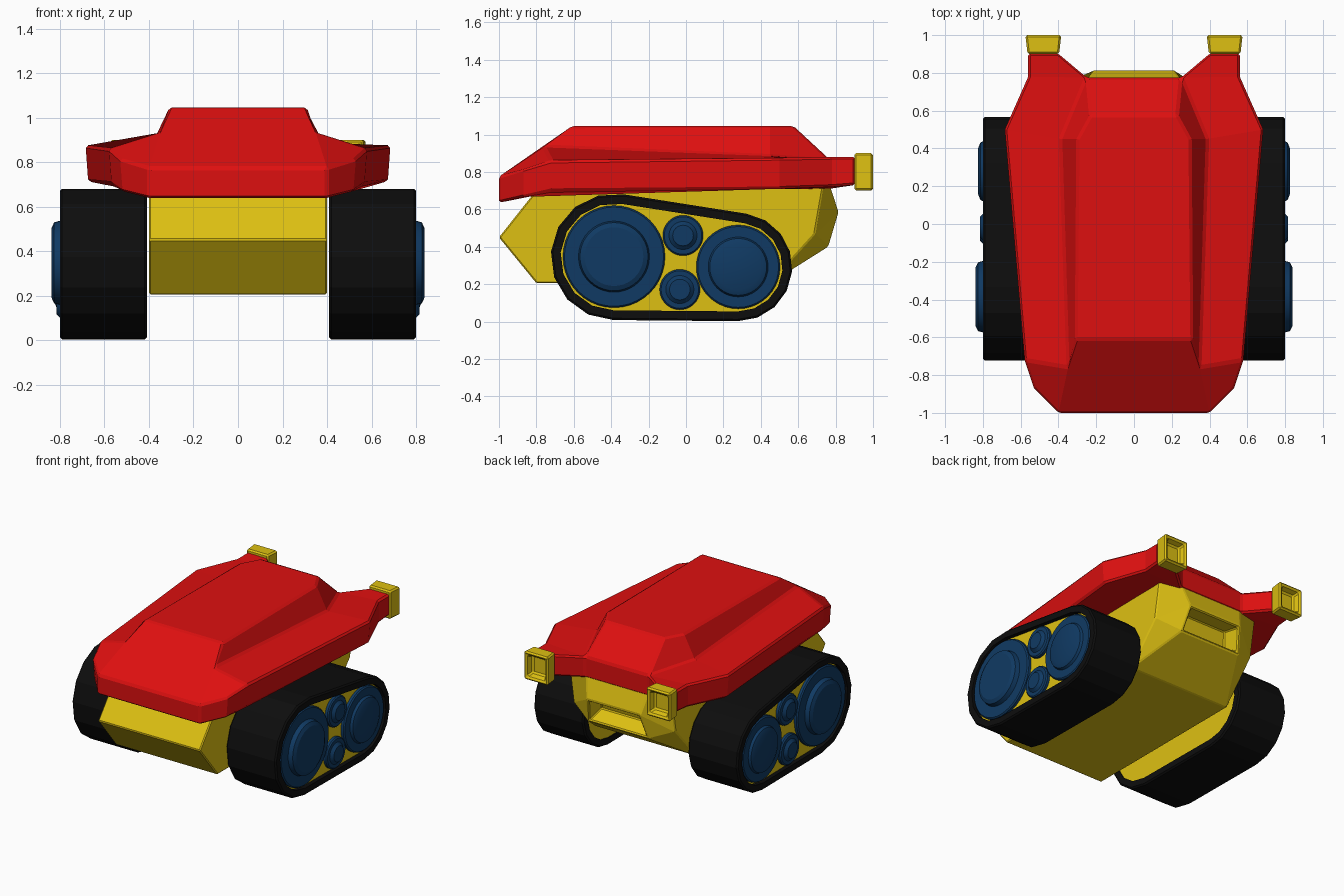
import bpy, bmesh, math
from mathutils import Vector, Matrix

if "Cube" in bpy.data.objects:
    bpy.data.objects.remove(bpy.data.objects["Cube"])


def material(name, rgb):
    m = bpy.data.materials.new(name)
    m.diffuse_color = (*rgb, 1)
    m.use_nodes = True
    m.node_tree.nodes["Principled BSDF"].inputs["Base Color"].default_value = m.diffuse_color
    return m


RED = material("red", (0.73, 0.005, 0.005))
YELLOW = material("yellow", (0.73, 0.53, 0.006))
BLUE = material("dark blue", (0.005, 0.042, 0.125))
BLACK = material("black", (0.004, 0.004, 0.004))


def finish(bm, name, mat, bevel=0.0, mirror=False):
    bmesh.ops.recalc_face_normals(bm, faces=bm.faces[:])
    me = bpy.data.meshes.new(name)
    bm.to_mesh(me)
    bm.free()
    ob = bpy.data.objects.new(name, me)
    bpy.context.collection.objects.link(ob)
    me.materials.append(mat)
    if bevel:
        b = ob.modifiers.new("Bevel", 'BEVEL')
        b.width, b.segments, b.limit_method = bevel, 1, 'ANGLE'
        b.angle_limit = math.radians(28)
    if mirror:
        ob.modifiers.new("Mirror", 'MIRROR').use_mirror_merge = False
    return ob


def symmetric(pts, sides, centres):
    """Right-half points; side faces are mirrored, centre chains span both halves."""
    names = list(pts)
    bm = bmesh.new()
    right = {n: bm.verts.new(pts[n]) for n in names}
    left = {n: bm.verts.new((-pts[n][0], *pts[n][1:])) for n in names}
    for f in sides:
        f = f.split()
        bm.faces.new([right[n] for n in f])
        bm.faces.new([left[n] for n in reversed(f)])
    for c in centres:
        c = c.split()
        bm.faces.new([right[n] for n in c] + [left[n] for n in reversed(c)])
    bmesh.ops.recalc_face_normals(bm, faces=bm.faces[:])
    return bm


# red upper shell: a = rim top, b = rim bottom, c = hump base, d = hump top
rim = [(.40, -1, .775, .635), (.53, -.87, .815, .665), (.58, -.72, .86, .70),
       (.685, .50, .875, .71), (.56, .78, .88, .72), (.56, .905, .88, .73),
       (.405, .905, .88, .73), (.25, .775, .86, .71)]
pts = {}
for i, (x, y, zt, zb) in enumerate(rim):
    pts[f"a{i}"] = (x, y, zt)
    pts[f"b{i}"] = (x - (.012 if 0 < i < 4 else 0), y, zb)
pts.update(c0=(.345, -.76, .935), c1=(.385, .45, .885),
           d0=(.31, -.61, 1.045), d1=(.30, .45, 1.045), d2=(.23, .575, 1.045))
sides = [f"a{i} a{i+1} b{i+1} b{i}" for i in range(7)]
sides += ["a0 a1 a2 c0", "a2 a3 c1 c0", "a3 a4 a7 c1", "a4 a5 a6 a7",
          "c0 c1 d1 d0", "c1 a7 d2 d1", "b3 b4 b7", "b4 b5 b6 b7"]
centres = ["a0 c0 d0", "d0 d1 d2", "d2 a7", "a7 b7", "b0 a0", "b0 b1 b2 b3 b7"]
finish(symmetric(pts, sides, centres), "upper_shell", RED, .012)

# yellow hull with a faceted tail
pts = dict(n=(.40, -1, .45), f=(.40, -.8, .205), t=(.40, -.79, .715),
           u=(.40, .45, .205), s=(.40, .69, .47), k=(.40, .735, .725),
           r1=(.24, .76, .40), r2=(.21, .815, .585), r3=(.24, .77, .725))
bm = symmetric(pts, ["n f u s k t", "u r1 s", "s r1 r2", "s r2 r3 k"],
               ["n t", "n f", "f u", "u r1", "r1 r2", "r2 r3", "r3 k", "k t"])
# recess in the tail panel
panel = max((f for f in bm.faces if f.calc_center_median().z < .55),
            key=lambda f: f.calc_center_median().y)
bmesh.ops.inset_individual(bm, faces=[panel], thickness=.022)
bmesh.ops.inset_individual(bm, faces=[panel], thickness=.035, depth=-.11)
finish(bm, "hull", YELLOW, .01)

# yellow end caps on the rear arms
bm = bmesh.new()
bmesh.ops.create_cube(bm, size=1, matrix=Matrix.Translation((.48, .95, .80))
                      @ Matrix.Diagonal((.19, .10, .20, 1)))
back = max(bm.faces, key=lambda f: f.calc_center_median().y)
front = min(bm.faces, key=lambda f: f.calc_center_median().y)
for v in front.verts:
    v.co.x = .48 + (v.co.x - .48) * .88
bmesh.ops.inset_individual(bm, faces=[back], thickness=.03)
bmesh.ops.inset_individual(bm, faces=[back], thickness=.025, depth=-.05)
finish(bm, "rear_end_cap", YELLOW, .01, True)

# tracks: belt outline wrapped around two circles
C1, R1, C2, R2 = Vector((-.385, .346)), .338, Vector((.279, .291)), .289


def belt(offset, n=9):
    d = C2 - C1
    axis = math.atan2(d.y, d.x)
    t = math.acos((R1 - R2) / d.length)
    out = []
    for c, r, a0, a1 in ((C1, R1, axis + t, axis + 2 * math.pi - t),
                         (C2, R2, axis - t, axis + t)):
        for i in range(n):
            a = a0 + (a1 - a0) * i / (n - 1)
            out.append((c.x + (r + offset) * math.cos(a), c.y + (r + offset) * math.sin(a)))
    return out


def skin(bm, rings, closed=False):
    n = len(rings[0])
    pairs = list(zip(rings, rings[1:])) + ([(rings[-1], rings[0])] if closed else [])
    for p, q in pairs:
        for i in range(n):
            j = (i + 1) % n
            bm.faces.new((p[i], p[j], q[j], q[i]))


bm = bmesh.new()
rings = [[bm.verts.new((x, y, z)) for y, z in belt(o)]
         for x, o in ((.41, -.01), (.42, 0), (.79, 0), (.80, -.01), (.80, -.052), (.41, -.052))]
skin(bm, rings, True)
finish(bm, "track", BLACK, 0, True)

# yellow plate filling the inside of each track
bm = bmesh.new()
rings = [[bm.verts.new((x, y, z)) for y, z in belt(-.048)] for x in (.416, .77)]
skin(bm, rings)
for r in rings:
    bm.faces.new(r)
finish(bm, "track_core", YELLOW, 0, True)


# blue wheels with stepped hubs
def wheel(name, y, z, r, hub, cap, out, n=40):
    bm = bmesh.new()
    rings = []
    for x, rad in ((.72, r), (.788, r), (.796, r - .008), (.796, hub),
                   (out - .012, hub - .008), (out, cap)):
        rings.append([bm.verts.new((x, y + rad * math.cos(2 * math.pi * i / n),
                                    z + rad * math.sin(2 * math.pi * i / n))) for i in range(n)])
    skin(bm, rings)
    bm.faces.new(rings[0])
    bm.faces.new(rings[-1])
    ob = finish(bm, name, BLUE, 0, True)
    bpy.ops.object.select_all(action='DESELECT')
    ob.select_set(True)
    bpy.context.view_layer.objects.active = ob
    bpy.ops.object.shade_smooth_by_angle(angle=math.radians(25))


wheel("front_wheel", -.385, .347, .273, .19, .157, .838)
wheel("rear_wheel", .279, .292, .224, .16, .123, .825)
wheel("upper_roller", -.016, .46, .108, .075, .055, .815)
wheel("lower_roller", -.033, .171, .108, .075, .055, .815)
